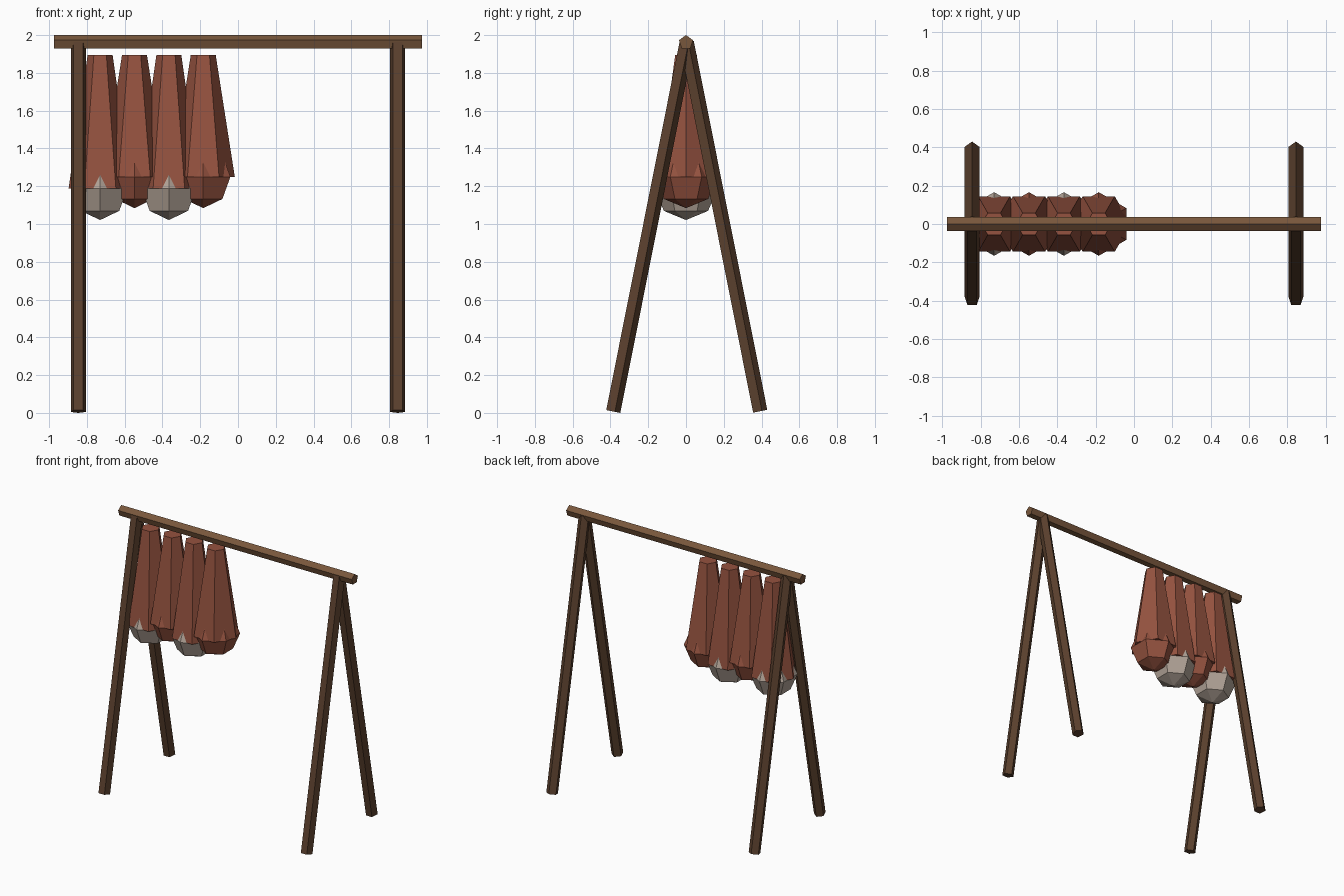
import bpy
import math

if "Cube" in bpy.data.objects:
    bpy.data.objects.remove(bpy.data.objects["Cube"])


def material(name, rgb):
    m = bpy.data.materials.new(name)
    m.diffuse_color = (*rgb, 1)
    m.use_nodes = True
    m.node_tree.nodes["Principled BSDF"].inputs["Base Color"].default_value = m.diffuse_color
    return m


BEAM = material("beam_wood", (0.19, 0.095, 0.045))
LEG = material("leg_wood", (0.105, 0.052, 0.027))
MEAT = material("red_brown", (0.30, 0.085, 0.05))
BONE = material("pale_grey", (0.46, 0.38, 0.32))


def finish(name, mat):
    ob = bpy.context.object
    ob.name = name
    ob.data.materials.append(mat)


def prism(name, mat, sides, r1, r2, depth, loc, rot=(0, 0, 0)):
    bpy.ops.mesh.primitive_cone_add(vertices=sides, radius1=r1, radius2=r2,
                                    depth=depth, location=loc, rotation=rot)
    finish(name, mat)


# Five-sided top beam, ridge upwards
prism("top_beam", BEAM, 5, 0.039, 0.039, 1.95, (0, 0, 1.961),
      (math.pi / 2, 0, math.pi / 2))

# Splayed five-sided legs in two A-frames
FOOT_Y, FOOT_Z, APEX_Z = 0.389, 0.008, 1.961
rise = APEX_Z - FOOT_Z
for side, x in (("left", -0.845), ("right", 0.845)):
    for end, s in (("front", -1), ("back", 1)):
        prism(f"{end}_{side}_leg", LEG, 5, 0.042, 0.042,
              math.hypot(FOOT_Y, rise),
              (x, s * FOOT_Y / 2, (FOOT_Z + APEX_Z) / 2),
              (s * math.atan2(FOOT_Y, rise), 0, 0))

# Hanging tapered bodies with faceted ball ends, alternating long and short
TOP = 1.895
for i in range(4):
    x = -0.73 + 0.182 * i
    bottom, ball_mat = ((1.187, BONE), (1.25, MEAT))[i % 2]
    prism(f"hanging_body_{i + 1}", MEAT, 6, 0.167, 0.066, TOP - bottom,
          (x, 0, (TOP + bottom) / 2), (0, 0, math.pi / 6))
    bpy.ops.mesh.primitive_uv_sphere_add(segments=6, ring_count=4, radius=0.166,
                                         location=(x, 0, bottom))
    finish(f"ball_end_{i + 1}", ball_mat)
